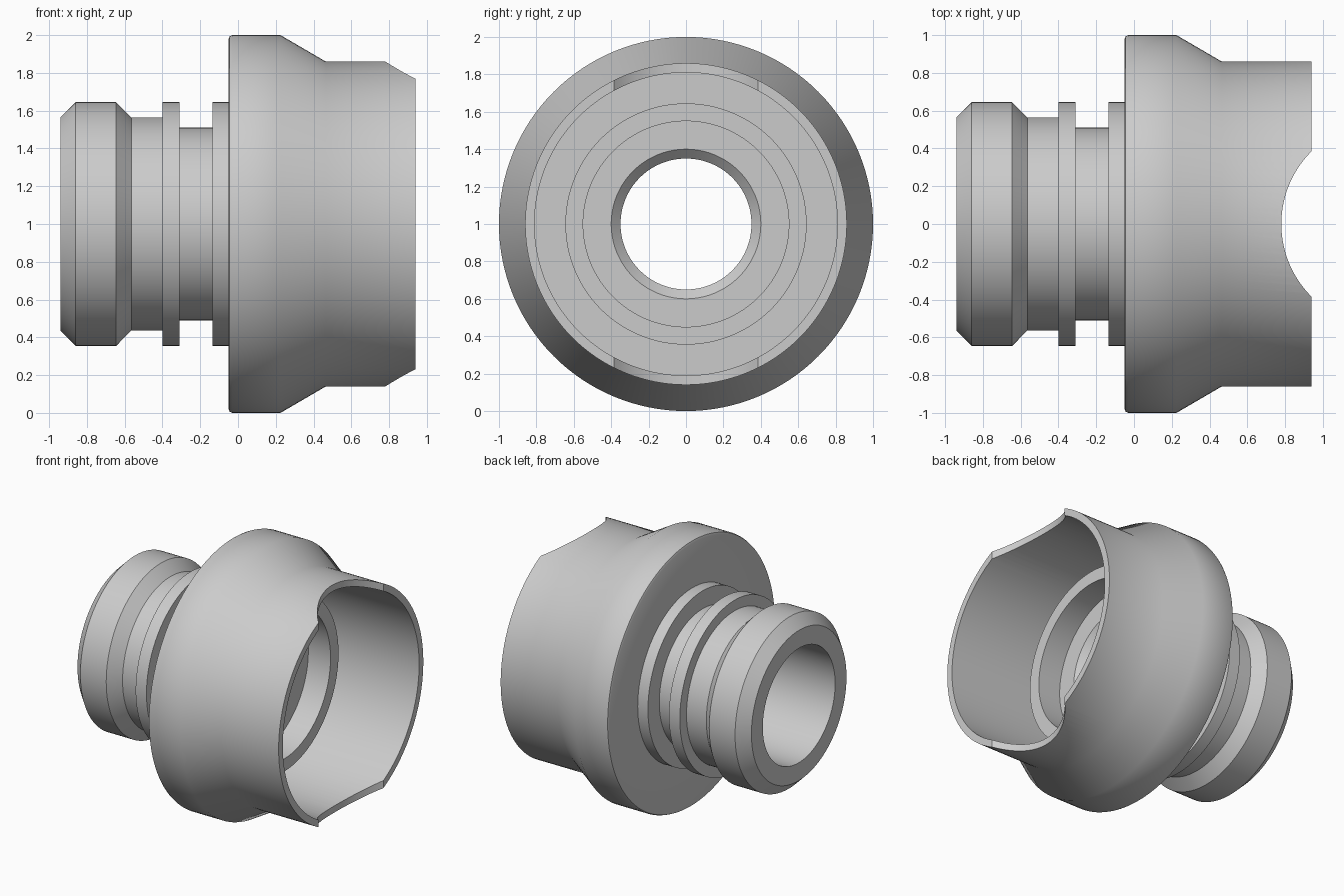
import bpy, bmesh, math
from mathutils import Vector

old = bpy.data.objects.get("Cube")
if old:
    bpy.data.objects.remove(old, do_unlink=True)

gray = bpy.data.materials.new("light_gray")
gray.use_nodes = True
color = (0.6, 0.6, 0.6, 1)
gray.diffuse_color = color
gray.node_tree.nodes["Principled BSDF"].inputs["Base Color"].default_value = color

CENTER = Vector((0, 0, 1))


def lathe(name, profile, steps=128):
    """Revolve a closed (x, radius) profile about the horizontal axis."""
    bm = bmesh.new()
    verts = [bm.verts.new((x, 0, 1 + r)) for x, r in profile]
    edges = [bm.edges.new((a, b)) for a, b in zip(verts, verts[1:] + verts[:1])]
    bmesh.ops.spin(bm, geom=verts + edges, cent=CENTER, axis=(1, 0, 0),
                   angle=math.tau, steps=steps)
    bmesh.ops.remove_doubles(bm, verts=bm.verts, dist=0.0005)
    bmesh.ops.recalc_face_normals(bm, faces=bm.faces)
    mesh = bpy.data.meshes.new(name)
    bm.to_mesh(mesh)
    bm.free()
    obj = bpy.data.objects.new(name, mesh)
    bpy.context.collection.objects.link(obj)
    mesh.materials.append(gray)
    return obj


# Outside: chamfered nose, seal groove, flange with rounded rim, sleeve
outside = [(-0.94, 0.565), (-0.86, 0.645), (-0.645, 0.645), (-0.565, 0.565),
           (-0.40, 0.565), (-0.40, 0.645), (-0.31, 0.645), (-0.31, 0.51),
           (-0.135, 0.51), (-0.135, 0.645), (-0.05, 0.645), (-0.05, 0.98),
           (-0.044, 0.994), (-0.03, 1.0), (0.225, 1.0), (0.465, 0.86), (0.94, 0.86)]
# Inside: socket with an annular recess around a raised inner tube,
# then the tube's floor, chamfered throat and wider bore
inside = [(0.94, 0.81), (0.04, 0.81), (0.04, 0.645), (0.385, 0.645),
          (0.385, 0.55), (0.20, 0.55), (0.20, 0.40), (0.15, 0.35),
          (0.0, 0.35), (0.0, 0.43), (-0.94, 0.43)]
coupling = lathe("pipe_coupling", outside + inside)

# Curved notches at the top and bottom of the sleeve end
bpy.ops.mesh.primitive_cylinder_add(vertices=128, radius=0.543, depth=3,
                                    location=(1.323, 0, 1))
cutter = bpy.context.object
cutter.name = "notch_cutter"
cutter.data.materials.append(gray)
cutter.hide_render = True
# Keep the cutter to the sleeve rim, clear of the inner tube
cut = coupling.modifiers.new("notches", 'BOOLEAN')
cut.object = cutter
cut.operation = 'DIFFERENCE'
cut.solver = 'EXACT'
bpy.context.view_layer.objects.active = coupling
coupling.select_set(True)
bpy.ops.object.modifier_apply(modifier=cut.name)
bpy.data.objects.remove(cutter, do_unlink=True)

bpy.ops.object.select_all(action='DESELECT')
coupling.select_set(True)
bpy.ops.object.shade_smooth_by_angle(angle=math.radians(35))
